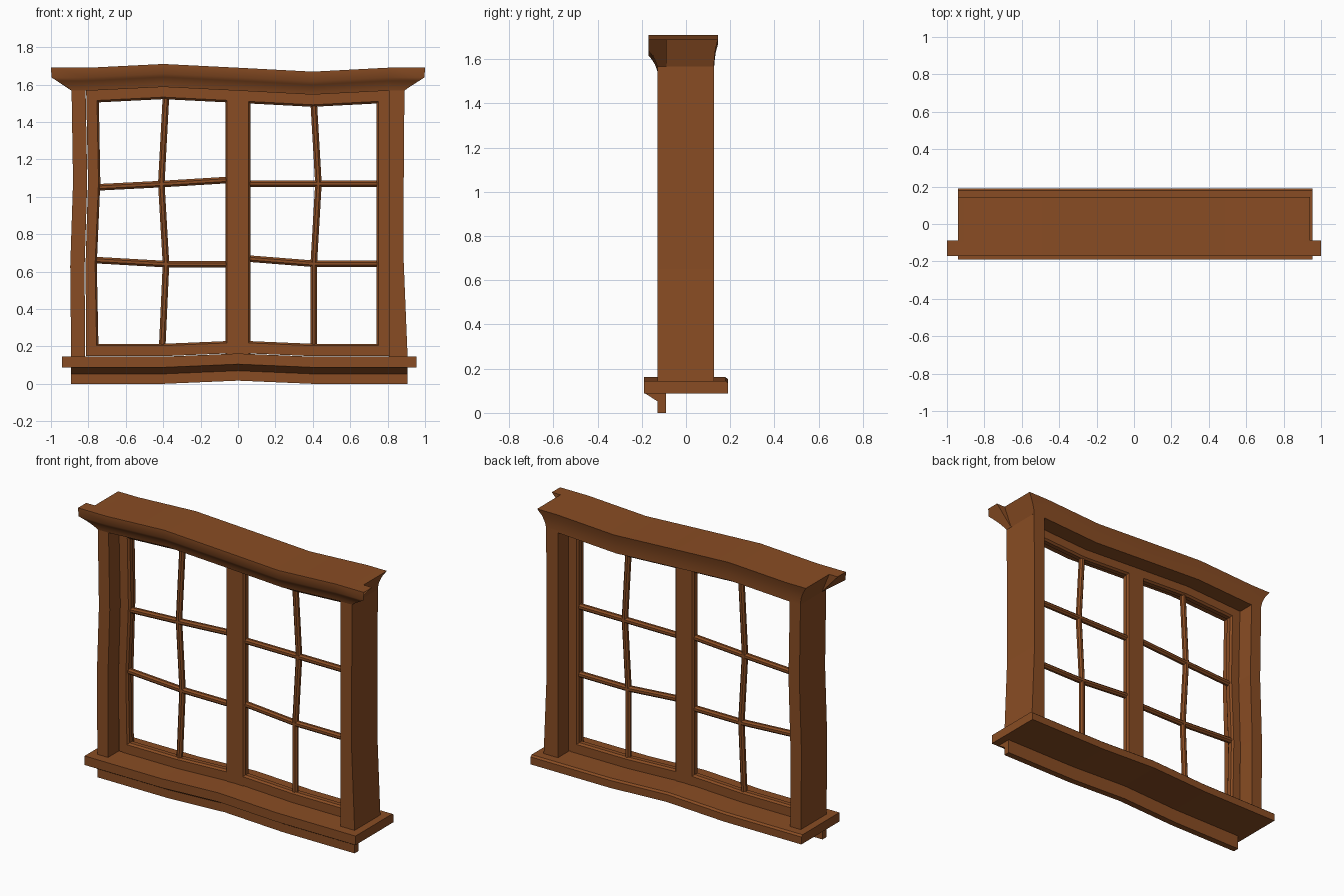
import bpy, bmesh, math
from mathutils import Vector

if "Cube" in bpy.data.objects:
    bpy.data.objects.remove(bpy.data.objects["Cube"])

wood = bpy.data.materials.new("brown_wood")
wood.diffuse_color = (0.25, 0.073, 0.017, 1)
wood.use_nodes = True
wood.node_tree.nodes["Principled BSDF"].inputs["Base Color"].default_value = wood.diffuse_color


def loft(name, rings, smooth=False):
    """Closed solid through a list of equal-length point rings."""
    bm = bmesh.new()
    rows = [[bm.verts.new(p) for p in r] for r in rings]
    n = len(rows[0])
    for a, b in zip(rows, rows[1:]):
        for i in range(n):
            bm.faces.new((a[i], a[(i + 1) % n], b[(i + 1) % n], b[i]))
    bm.faces.new(rows[0])
    bm.faces.new(rows[-1])
    bmesh.ops.recalc_face_normals(bm, faces=bm.faces)
    me = bpy.data.meshes.new(name)
    bm.to_mesh(me)
    bm.free()
    me.materials.append(wood)
    ob = bpy.data.objects.new(name, me)
    bpy.context.collection.objects.link(ob)
    if smooth:
        bpy.ops.object.select_all(action='DESELECT')
        ob.select_set(True)
        bpy.context.view_layer.objects.active = ob
        bpy.ops.object.shade_smooth_by_angle(angle=math.radians(40))
    return ob


def lerp_table(table, t):
    for (a, va), (b, vb) in zip(table, table[1:]):
        if t <= b:
            return va + (vb - va) * max(0, (t - a) / (b - a))
    return table[-1][1]


def top_wave(x):
    return lerp_table([(-.8, 0), (-.4, .02), (0, 0), (.4, -.021), (.8, 0)], x)


def sill_wave(x):
    return lerp_table([(-.4, 0), (0, .017), (.4, 0)], x)


def moulding(name, profile, wave, left, right, smooth=False):
    """Sweep a (y, z) profile along x; left/right give the end x at height z."""
    rings = [[(left(z), y, z) for y, z in profile]]
    for x in (-.8, -.4, 0, .4, .8):
        rings.append([(x, y, z + wave(x)) for y, z in profile])
    rings.append([(right(z), y, z) for y, z in profile])
    return loft(name, rings, smooth)


# Crooked bar: each row is outer point (x, z) to inner point (x, z)
BOX = [(0, -.13), (1, -.13), (1, .127), (0, .127)]
SASH = [(0, -.03), (.85, -.03), (1, -.018), (1, .01), (.85, .022), (0, .022)]


def bar(name, rows, section):
    return loft(name, [[(xo + (xi - xo) * t, y, zo + (zi - zo) * t) for t, y in section]
                       for xo, zo, xi, zi in rows])


def muntin(name, path, r=.019):
    """Slim rounded glazing bar following (x, z) points."""
    pts = [Vector((x, -.004, z)) for x, z in path]
    rings = []
    d = (pts[-1] - pts[0])
    side = Vector((0, 0, 1)) if abs(d.x) > abs(d.z) else Vector((1, 0, 0))
    for p in pts:
        rings.append([p + side * r * math.cos(a) + Vector((0, r * math.sin(a), 0))
                      for a in [math.pi / 8 + math.pi / 4 * k for k in range(8)]])
    loft(name, rings, True)


# Header body, flared at back and ends
flare = [(0.127, 1.58), (.129, 1.61), (.134, 1.65), (.145, 1.69)]


def body_half(z):
    return lerp_table([(1.58, .89), (1.61, .896), (1.65, .913), (1.69, .94)], z)


moulding("header", [(-.1, 1.69), (-.1, 1.567), (.127, 1.567)] + flare, top_wave,
         lambda z: -body_half(z), body_half, True)


# Front cornice with a cove and longer ends
def cornice_half(z):
    return lerp_table([(1.57, .89), (1.64, 1.0)], z)


moulding("cornice", [(-.088, 1.69), (-.17, 1.69), (-.17, 1.638), (-.155, 1.62),
                     (-.142, 1.60), (-.134, 1.58), (-.13, 1.567), (-.088, 1.567)],
         top_wave, lambda z: -cornice_half(z), cornice_half, True)

# Sill and apron
moulding("sill", [(-.19, .088), (-.19, .145), (.178, .145), (.19, .135), (.19, .088)],
         sill_wave, lambda z: -.94, lambda z: .955)
moulding("apron", [(-.09, 0), (-.13, 0), (-.13, .053), (-.188, .09), (-.09, .09)],
         sill_wave, lambda z: -.892, lambda z: .907)

# Jambs
bar("left_jamb", [(-.892, .14, -.818, .14), (-.897, .63, -.82, .63),
                  (-.882, 1.08, -.806, 1.08), (-.89, 1.58, -.815, 1.58)], BOX)
bar("right_jamb", [(.907, .14, .807, .14), (.886, .65, .807, .65),
                   (.886, 1.08, .807, 1.08), (.89, 1.58, .807, 1.58)], BOX)

# Sash stiles
bar("left_sash_outer_stile", [(-.812, .15, -.745, .15), (-.815, .64, -.755, .64),
                              (-.802, 1.08, -.736, 1.08), (-.812, 1.575, -.745, 1.575)], SASH)
bar("left_sash_inner_stile", [(0, .16, -.068, .16), (0, 1.575, -.068, 1.575)], SASH)
bar("right_sash_inner_stile", [(0, .16, .066, .16), (0, 1.575, .066, 1.575)], SASH)
bar("right_sash_outer_stile", [(.81, .15, .74, .15), (.81, 1.575, .74, 1.575)], SASH)

# Sash rails
for side, xs in (("left", (-.79, -.4, -.02)), ("right", (.02, .4, .79))):
    bar(side + "_sash_top_rail",
        [(x, 1.575 + top_wave(x), x, 1.502 + top_wave(x)) for x in xs], SASH)
    bar(side + "_sash_bottom_rail",
        [(x, .148 + sill_wave(x), x, .214 + sill_wave(x)) for x in xs], SASH)

# Glazing bars
muntin("left_upright_muntin", [(-.405, .2), (-.385, .64), (-.41, 1.07), (-.385, 1.54)])
muntin("left_upper_muntin", [(-.76, 1.05), (-.41, 1.068), (-.05, 1.09)])
muntin("left_lower_muntin", [(-.77, .662), (-.385, .64), (-.05, .64)])
muntin("right_upright_muntin", [(.405, .2), (.405, .64), (.43, 1.07), (.405, 1.5)])
muntin("right_upper_muntin", [(.05, 1.07), (.43, 1.07), (.76, 1.07)])
muntin("right_lower_muntin", [(.05, .67), (.405, .642), (.76, .642)])
